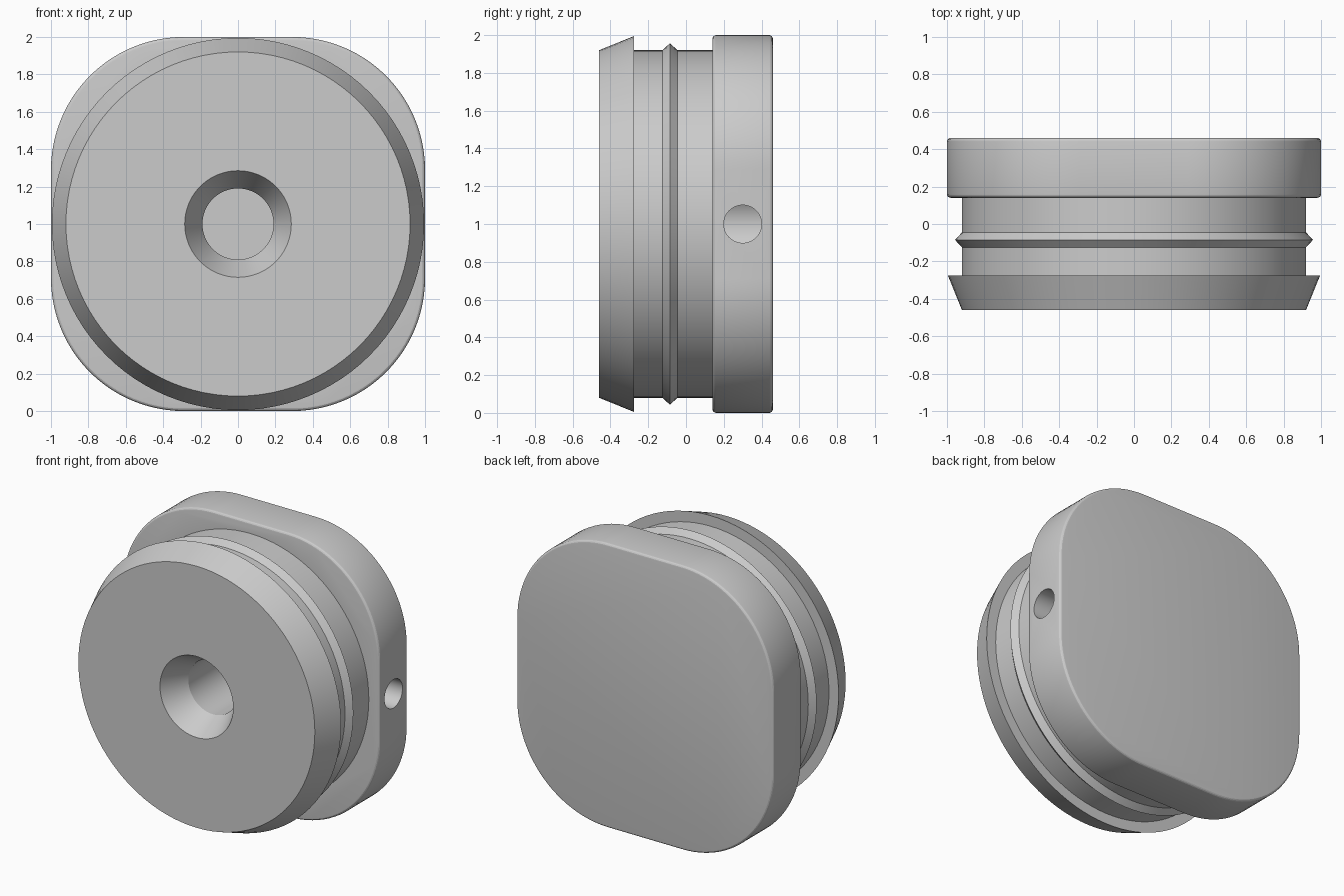
import bpy, bmesh, math
from mathutils import Matrix, Vector

cube = bpy.data.objects.get("Cube")
if cube:
    bpy.data.objects.remove(cube)

SEGMENTS = 96
CENTRE = 1.0

grey = bpy.data.materials.new("plain_grey")
grey.use_nodes = True
colour = (0.6, 0.6, 0.6, 1)
grey.diffuse_color = colour
grey.node_tree.nodes["Principled BSDF"].inputs["Base Color"].default_value = colour


def make_object(name, bm):
    bmesh.ops.recalc_face_normals(bm, faces=bm.faces)
    mesh = bpy.data.meshes.new(name)
    bm.to_mesh(mesh)
    bm.free()
    mesh.materials.append(grey)
    obj = bpy.data.objects.new(name, mesh)
    bpy.context.collection.objects.link(obj)
    return obj


def lathe(name, profile):
    """Solid of revolution about the y axis from (radius, y) points."""
    bm = bmesh.new()
    rings = []
    for r, y in profile:
        angles = [2 * math.pi * i / SEGMENTS for i in range(SEGMENTS)]
        rings.append([bm.verts.new((r * math.cos(a), y, CENTRE + r * math.sin(a)))
                      for a in angles])
    for a, b in zip(rings, rings[1:]):
        for i in range(SEGMENTS):
            j = (i + 1) % SEGMENTS
            bm.faces.new((a[i], a[j], b[j], b[i]))
    bm.faces.new(rings[0])
    bm.faces.new(rings[-1])
    return make_object(name, bm)


def rounded_plate(name, half, radius, y0, y1, fillet):
    """Square plate with round corners and softened front and back rims."""
    bm = bmesh.new()
    steps = SEGMENTS // 4
    outline = []
    for quarter in range(4):
        mid = math.pi / 4 + quarter * math.pi / 2
        cx = math.copysign(half - radius, math.cos(mid))
        cz = math.copysign(half - radius, math.sin(mid))
        for i in range(steps + 1):
            a = (quarter + i / steps) * math.pi / 2
            outline.append(bm.verts.new((cx + radius * math.cos(a), y0,
                                         CENTRE + cz + radius * math.sin(a))))
    face = bm.faces.new(outline)
    grown = bmesh.ops.extrude_face_region(bm, geom=[face], use_keep_orig=True)["geom"]
    moved = [v for v in grown if isinstance(v, bmesh.types.BMVert)]
    bmesh.ops.translate(bm, verts=moved, vec=Vector((0, y1 - y0, 0)))
    bmesh.ops.recalc_face_normals(bm, faces=bm.faces)
    rims = [e for e in bm.edges if abs(e.verts[0].co.y - e.verts[1].co.y) < 1e-4]
    bmesh.ops.bevel(bm, geom=rims, offset=fillet, segments=4, profile=0.5,
                    affect='EDGES')
    return make_object(name, bm)


def combine(target, tool, operation):
    mod = target.modifiers.new(operation.lower(), 'BOOLEAN')
    mod.operation = operation
    mod.solver = 'EXACT'
    mod.object = tool
    tool.hide_render = True
    bpy.context.view_layer.objects.active = target
    bpy.ops.object.modifier_apply(modifier=mod.name)
    bpy.data.objects.remove(tool)


# Back plate
plug = rounded_plate("plug_body", 1.0, 0.71, 0.14, 0.46, 0.02)

# Round barrel: tapered nose lip, neck, small sealing ridge
barrel = lathe("barrel", [
    (0.92, -0.46), (0.995, -0.275), (0.92, -0.275), (0.92, -0.125),
    (0.957, -0.085), (0.92, -0.045), (0.92, 0.2)])
combine(plug, barrel, 'UNION')

# Central bore with a flared mouth
slope = (0.285 - 0.19) / 0.18
bore = lathe("bore_cutter", [
    (0.285 + 0.04 * slope, -0.50), (0.19, -0.28), (0.19, 0.405)])
combine(plug, bore, 'DIFFERENCE')

# Side port running into the bore
bm = bmesh.new()
bmesh.ops.create_cone(bm, cap_ends=True, segments=48, radius1=0.1, radius2=0.1, depth=1.1,
                      matrix=Matrix.Translation((0.6, 0.3, CENTRE))
                      @ Matrix.Rotation(math.pi / 2, 4, 'Y'))
combine(plug, make_object("port_cutter", bm), 'DIFFERENCE')

# Soften the curved walls, keep the rims crisp
bpy.ops.object.select_all(action='DESELECT')
plug.select_set(True)
bpy.context.view_layer.objects.active = plug
bpy.ops.object.shade_smooth_by_angle(angle=math.radians(20))
